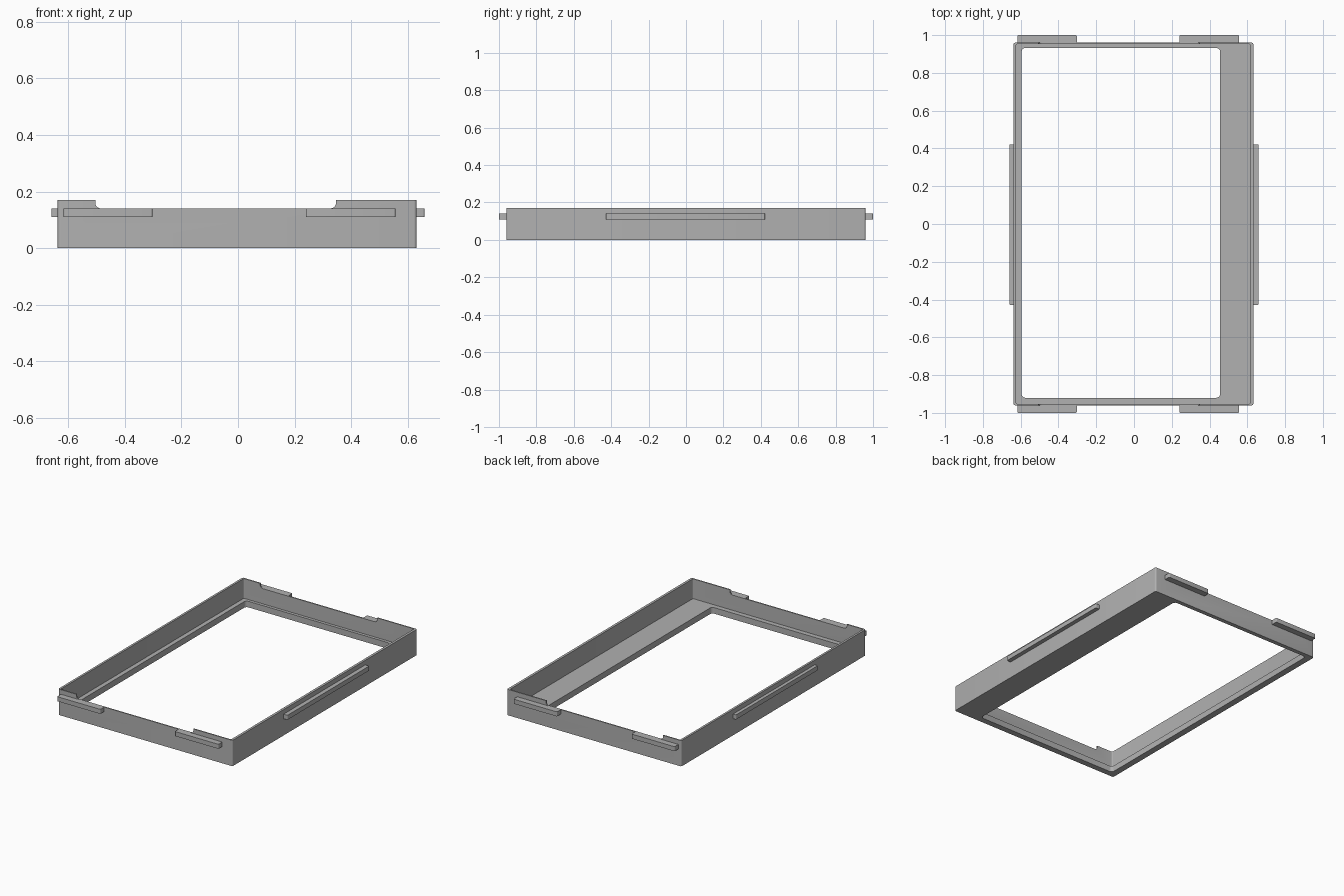
import bpy
import bmesh
from math import cos, sin, pi, radians

cube = bpy.data.objects.get("Cube")
if cube:
    bpy.data.objects.remove(cube, do_unlink=True)

# Single plain grey
GREY = 0.44
grey = bpy.data.materials.new("plain grey")
grey.use_nodes = True
grey.diffuse_color = (GREY, GREY, GREY, 1)
grey.node_tree.nodes["Principled BSDF"].inputs["Base Color"].default_value = (GREY, GREY, GREY, 1)


def rounded_prism(name, u, v, w, radius, upright=False):
    """Rounded rectangle u by v, extruded over w (along z, or along y if upright)."""
    outline = []
    corners = [(u[1], v[1], -1, -1), (u[0], v[1], 1, -1), (u[0], v[0], 1, 1), (u[1], v[0], -1, 1)]
    steps = 5
    for quarter, (cu, cv, su, sv) in enumerate(corners):
        for i in range(steps + 1):
            a = (quarter + i / steps) * pi / 2
            outline.append((cu + radius * (su + cos(a)), cv + radius * (sv + sin(a))))
    bm = bmesh.new()
    rings = []
    for d in w:
        rings.append([bm.verts.new((a, d, b) if upright else (a, b, d)) for a, b in outline])
    low, high = rings
    bm.faces.new(low)
    bm.faces.new(high)
    n = len(outline)
    for i in range(n):
        j = (i + 1) % n
        bm.faces.new((low[i], low[j], high[j], high[i]))
    bmesh.ops.recalc_face_normals(bm, faces=bm.faces)
    mesh = bpy.data.meshes.new(name)
    bm.to_mesh(mesh)
    bm.free()
    mesh.materials.append(grey)
    obj = bpy.data.objects.new(name, mesh)
    bpy.context.collection.objects.link(obj)
    return obj


def activate(obj):
    bpy.ops.object.select_all(action='DESELECT')
    obj.select_set(True)
    bpy.context.view_layer.objects.active = obj


def carve(target, cutter):
    cutter.hide_render = True
    mod = target.modifiers.new("cut", 'BOOLEAN')
    mod.operation = 'DIFFERENCE'
    mod.solver = 'EXACT'
    mod.object = cutter
    activate(target)
    bpy.ops.object.modifier_apply(modifier=mod.name)
    bpy.data.objects.remove(cutter, do_unlink=True)


# Frame: tray with thin walls, an off-centre opening and lowered end walls
frame = rounded_prism("frame", (-0.638, 0.632), (-0.96, 0.96), (0, 0.17), 0.01)
carve(frame, rounded_prism("tray_cutter", (-0.624, 0.616), (-0.952, 0.952), (0.04, 0.3), 0.006))
carve(frame, rounded_prism("opening_cutter", (-0.595, 0.456), (-0.92, 0.932), (-0.1, 0.1), 0.02))
carve(frame, rounded_prism("notch_cutter", (-0.505, 0.347), (0.14, 0.4), (-1.1, 1.1), 0.02, upright=True))

# Snap ridges around the outside
ridge_z = (0.11, 0.14)
parts = [frame]
for end, y in (("front", (-1, -0.954)), ("back", (0.954, 1))):
    for side, x in (("right", (-0.617, -0.303)), ("left", (0.24, 0.557))):
        parts.append(rounded_prism(f"{end}_{side}_ridge", x, y, ridge_z, 0.006))
for side, x in (("right", (-0.66, -0.63)), ("left", (0.624, 0.66))):
    parts.append(rounded_prism(f"{side}_side_ridge", x, (-0.428, 0.422), ridge_z, 0.006))

# Smooth the small rounded corners, keep the edges crisp
for part in parts:
    activate(part)
    bpy.ops.object.shade_smooth_by_angle(angle=radians(30))
